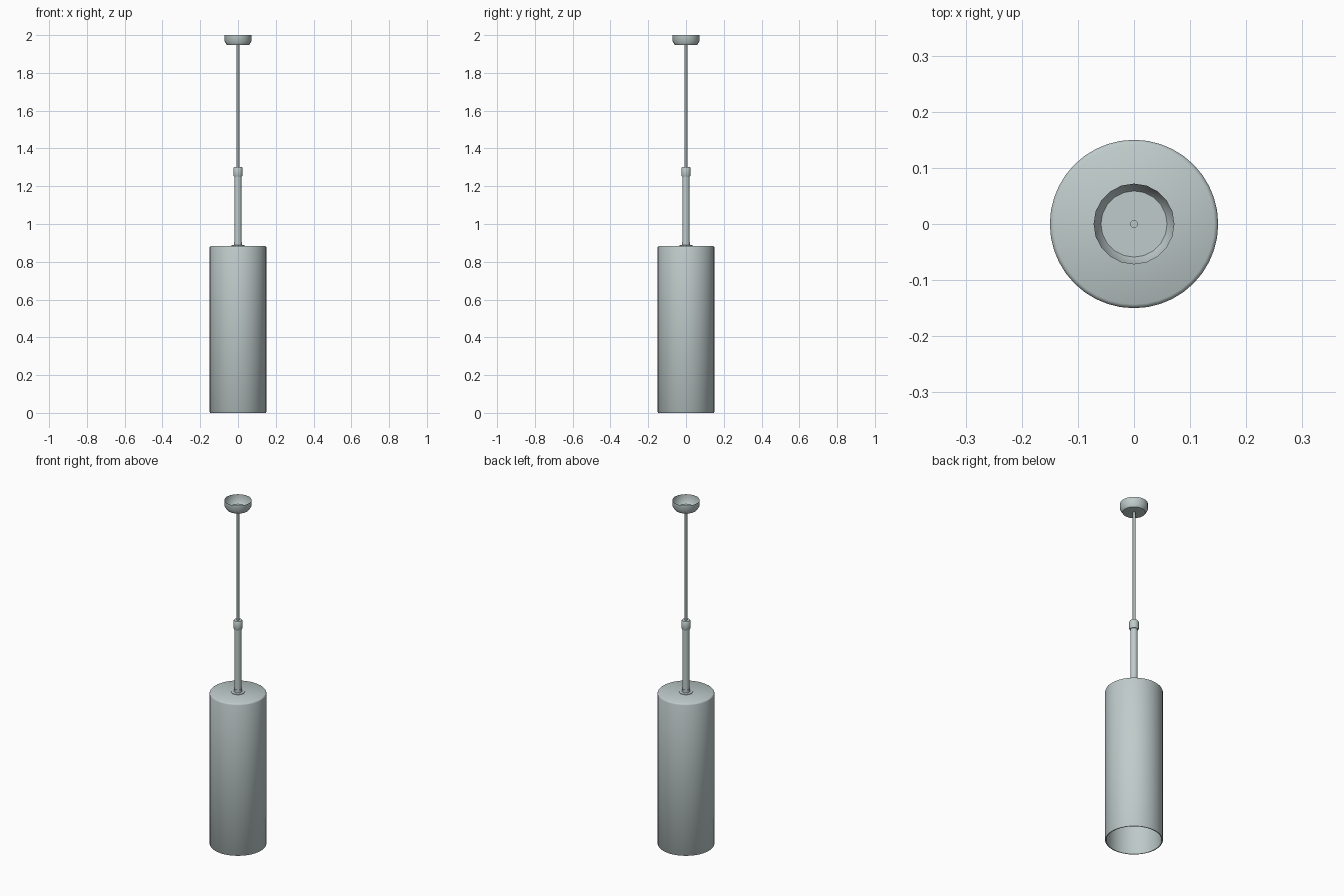
import bpy
import bmesh
import math

cube = bpy.data.objects.get("Cube")
if cube:
    bpy.data.objects.remove(cube, do_unlink=True)

# One painted metal finish for the whole lamp
metal = bpy.data.materials.new("pale grey metal")
metal.use_nodes = True
colour = (0.52, 0.60, 0.595, 1.0)
metal.diffuse_color = colour
metal.node_tree.nodes["Principled BSDF"].inputs["Base Color"].default_value = colour


def lathe(name, profile, sides, closed=False, flip=False):
    """Spin a (radius, height) profile around the z axis; radius 0 makes a pole."""
    bm = bmesh.new()
    rings = []
    for r, z in profile:
        if r == 0:
            rings.append([bm.verts.new((0, 0, z))] * sides)
        else:
            angles = [math.tau * i / sides for i in range(sides)]
            rings.append([bm.verts.new((r * math.cos(a), r * math.sin(a), z)) for a in angles])
    pairs = list(zip(rings, rings[1:]))
    if closed:
        pairs.append((rings[-1], rings[0]))
    for low, high in pairs:
        for i in range(sides):
            j = (i + 1) % sides
            corners = list(dict.fromkeys((low[i], low[j], high[j], high[i])))
            bm.faces.new(corners)
    if flip:
        bmesh.ops.reverse_faces(bm, faces=bm.faces)
    mesh = bpy.data.meshes.new(name)
    bm.to_mesh(mesh)
    bm.free()
    mesh.materials.append(metal)
    obj = bpy.data.objects.new(name, mesh)
    bpy.context.collection.objects.link(obj)
    bpy.ops.object.select_all(action='DESELECT')
    obj.select_set(True)
    bpy.context.view_layer.objects.active = obj
    bpy.ops.object.shade_smooth_by_angle(angle=math.radians(40))
    return obj


# Hollow cylinder shade, open below, with softened rims
lathe("shade", [
    (0, 0.872), (0.139, 0.872), (0.141, 0.87), (0.141, 0.004), (0.143, 0),
    (0.147, 0), (0.15, 0.004), (0.15, 0.876), (0.148, 0.881), (0.143, 0.884), (0, 0.884),
], 40)

# Small seat where the stem meets the shade
lathe("stem_seat", [
    (0, 0.88), (0.036, 0.88), (0.036, 0.887), (0.022, 0.889), (0.022, 0.905), (0, 0.905),
], 20)

# Rigid stem
lathe("stem", [(0, 0.88), (0.019, 0.88), (0.019, 1.26), (0, 1.26)], 20)

# Cord grip on top of the stem
lathe("cord_grip", [
    (0, 1.252), (0.022, 1.252), (0.025, 1.258), (0.025, 1.295), (0.021, 1.303), (0, 1.303),
], 20)

# Suspension cord
lathe("cord", [(0, 1.295), (0.007, 1.295), (0.007, 1.955), (0, 1.955)], 12)

# Thin ceiling canopy, an open bowl with a chamfered base
lathe("canopy", [(0, 1.948), (0.059, 1.948), (0.072, 1.968), (0.072, 2.0)], 20)
